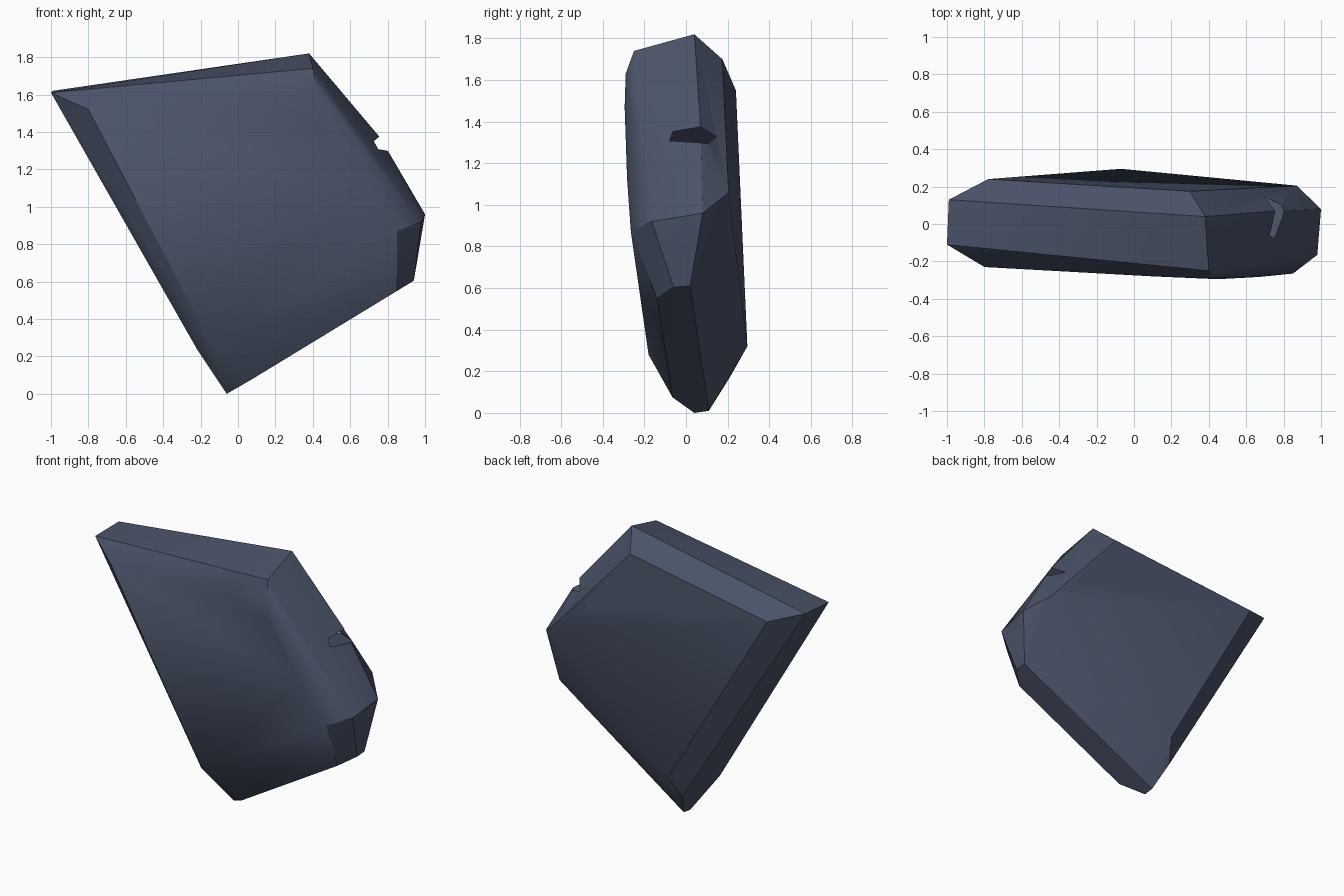
import bpy, bmesh, math

if "Cube" in bpy.data.objects:
    bpy.data.objects.remove(bpy.data.objects["Cube"])

# one flat slate colour
slate = bpy.data.materials.new("dark slate")
slate.diffuse_color = (0.068, 0.085, 0.137, 1)
slate.use_nodes = True
slate.node_tree.nodes["Principled BSDF"].inputs["Base Color"].default_value = slate.diffuse_color


def hull_object(name, points):
    """Convex faceted stone through a few corner points."""
    bm = bmesh.new()
    for p in points:
        bm.verts.new(p)
    res = bmesh.ops.convex_hull(bm, input=bm.verts[:])
    loose = [v for v in bm.verts if not v.link_faces]
    bmesh.ops.delete(bm, geom=loose, context='VERTS')
    bmesh.ops.recalc_face_normals(bm, faces=bm.faces[:])
    me = bpy.data.meshes.new(name)
    bm.to_mesh(me)
    bm.free()
    ob = bpy.data.objects.new(name, me)
    bpy.context.collection.objects.link(ob)
    me.materials.append(slate)
    return ob


# corners of the shard, grouped by region
left_tip = [(-1, -0.11, 1.61), (-0.99, 0.13, 1.62)]
top = [(0.38, 0.04, 1.82), (0.40, -0.25, 1.74), (0.30, 0.175, 1.70)]
front = [(-0.80, -0.23, 1.52), (0.10, -0.28, 1.60), (0.42, -0.29, 1.63),
         (0.45, -0.295, 1.47), (0.67, -0.283, 1.12), (0.85, -0.265, 0.87),
         (-0.15, -0.18, 0.28)]
right = [(0.76, 0.07, 1.37), (1, 0.08, 0.96), (0.98, -0.165, 0.92),
         (0.94, 0.02, 0.61), (0.94, -0.06, 0.605), (0.85, -0.14, 0.55)]
back = [(-0.78, 0.24, 1.55), (0.62, 0.195, 1.27), (0.87, 0.205, 1.06),
        (-0.07, 0.295, 0.32), (-0.12, 0.21, 0.17)]
bottom = [(-0.06, 0.04, 0), (-0.06, 0.11, 0.01), (0.07, -0.065, 0.075),
          (-0.22, -0.05, 0.24)]
shard = hull_object("stone_shard", left_tip + top + front + right + back + bottom)

# wedge that chips the notch out of the right edge
cutter = hull_object("notch_cutter", [
    (0.67, -0.18, 1.31), (0.62, 0.205, 1.265), (0.71, 0.06, 1.315),
    (0.79, 0.075, 1.403), (0.86, 0.06, 1.305)])
mod = shard.modifiers.new("notch", 'BOOLEAN')
mod.operation = 'DIFFERENCE'
mod.solver = 'EXACT'
mod.object = cutter
bpy.context.view_layer.objects.active = shard
shard.select_set(True)
cutter.select_set(False)
bpy.ops.object.modifier_apply(modifier=mod.name)
bpy.data.objects.remove(cutter, do_unlink=True)

# soft facets, crisp main edges
bpy.ops.object.shade_smooth_by_angle(angle=math.radians(30))
